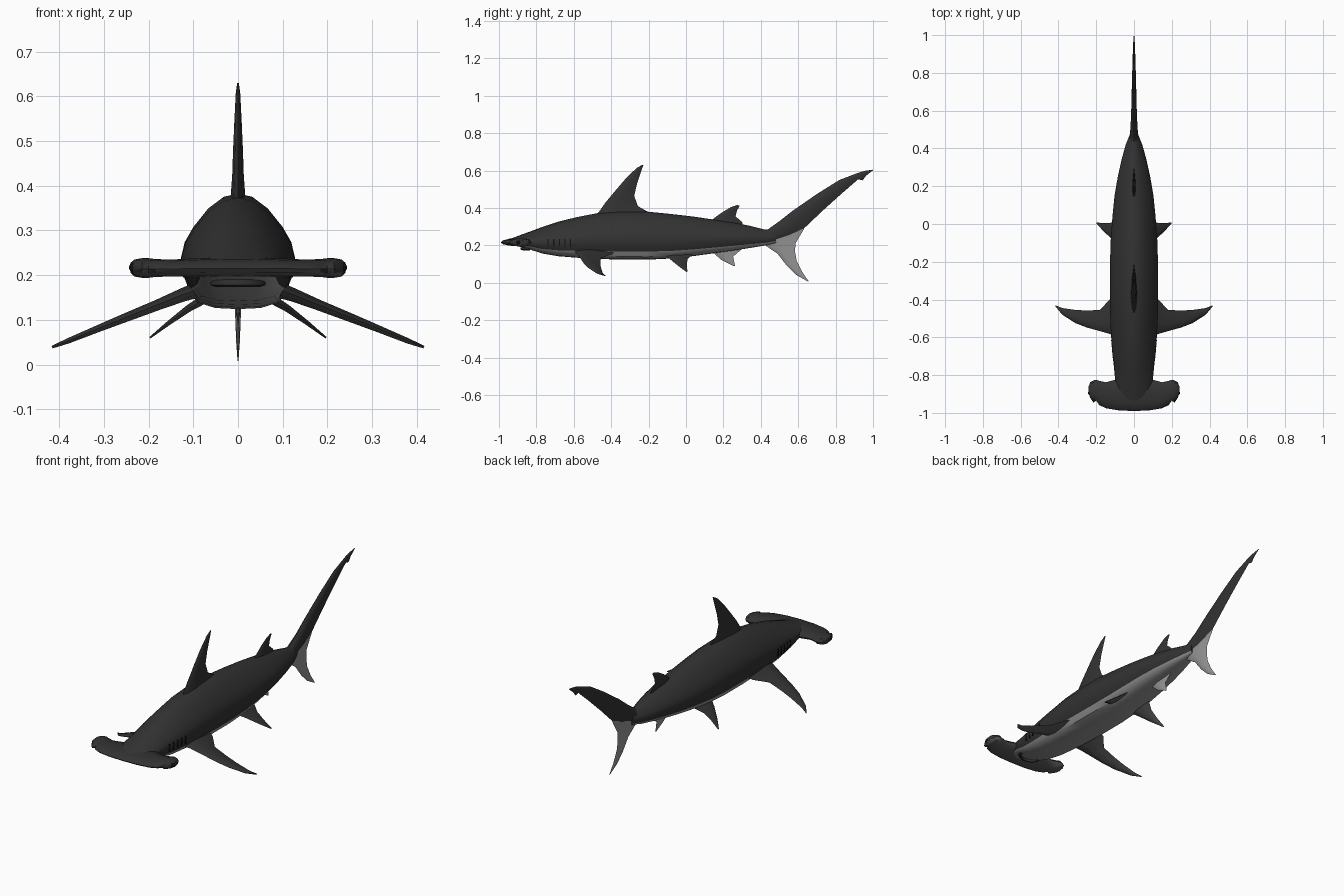
import bpy, bmesh, math
from mathutils import Vector as V


def material(name, g):
    m = bpy.data.materials.new(name)
    m.diffuse_color = (g, g, g, 1)
    return m


MATS = [material("charcoal skin", 0.032), material("pale belly", 0.30),
        material("grey underside", 0.11), material("black eye", 0.006)]


def loft(name, rings, rule=lambda f: 0, angle=40):
    """Skin closed rings of equal length, cap both ends, colour faces by rule."""
    bm = bmesh.new()
    loops = [[bm.verts.new(p) for p in r] for r in rings]
    n = len(loops[0])
    for a, b in zip(loops, loops[1:]):
        for i in range(n):
            j = (i + 1) % n
            bm.faces.new((a[i], a[j], b[j], b[i]))
    bm.faces.new(loops[0])
    bm.faces.new(loops[-1])
    bmesh.ops.recalc_face_normals(bm, faces=bm.faces)
    bm.normal_update()
    for f in bm.faces:
        f.smooth = True
        f.material_index = rule(f)
    me = bpy.data.meshes.new(name)
    bm.to_mesh(me)
    bm.free()
    for m in MATS:
        me.materials.append(m)
    me.set_sharp_from_angle(angle=math.radians(angle))
    ob = bpy.data.objects.new(name, me)
    bpy.context.collection.objects.link(ob)
    return ob


def fin(name, stations, rule=lambda f: 0):
    """Stations are (leading point, trailing point, half thickness), root to tip."""
    span = V(stations[-1][0]) - V(stations[0][1])
    chord = V(stations[0][1]) - V(stations[0][0])
    up = chord.cross(span).normalized()
    prof = [(0, 0), (.1, .6), (.35, 1), (.7, .6), (1, 0),
            (.7, -.6), (.35, -1), (.1, -.6)]
    rings = [[V(a).lerp(V(b), t) + up * h * k for t, k in prof]
             for a, b, h in stations]
    return loft(name, rings, rule, 50)


def upright(name, pts, rule=lambda f: 0):
    """Centre-line fin from (lead y, lead z, trail y, trail z, half thickness)."""
    return fin(name, [((0, a, b), (0, c, d), h) for a, b, c, d, h in pts], rule)


def mirrored(name, pts, rule):
    for side, s in (("left", -1), ("right", 1)):
        fin(f"{side}_{name}", [((s * x, y, z), (s * x, v, w), h)
                               for x, y, z, v, w, h in pts], rule)


# Body: (y, half width, bottom, top)
BODY = [(-.96, .06, .205, .228), (-.90, .085, .195, .25), (-.84, .098, .18, .272),
        (-.77, .105, .157, .298), (-.68, .115, .142, .328), (-.58, .122, .134, .352),
        (-.47, .127, .128, .373), (-.35, .128, .124, .383), (-.20, .127, .124, .380),
        (-.08, .123, .130, .368), (.04, .114, .143, .354), (.15, .103, .158, .338),
        (.25, .086, .172, .323), (.34, .066, .186, .305), (.42, .044, .199, .285),
        (.48, .020, .212, .28)]
HALF = [(0, 1), (.25, .97), (.52, .87), (.78, .71), (.93, .58), (1, .44),
        (.96, .30), (.86, .17), (.72, .06), (.4, .01), (0, 0)]
SECTION = HALF + [(-x, z) for x, z in HALF[-2:0:-1]]


def body_rule(f):
    c = f.calc_center_median()
    for a, b in zip(BODY, BODY[1:]):
        if a[0] <= c.y <= b[0]:
            t = (c.y - a[0]) / (b[0] - a[0])
            lo, hi = a[2] + (b[2] - a[2]) * t, a[3] + (b[3] - a[3]) * t
            return 1 if (c.z - lo) / (hi - lo) < .2 else 0
    return 0


loft("body", [[(x * w, y, lo + (hi - lo) * z) for x, z in SECTION]
              for y, w, lo, hi in BODY], body_rule)

# Hammer head lofted sideways: (x, front y, back y, bottom z, top z)
HEAD = [(0, -.99, -.80, .195, .240), (.08, -.987, -.82, .196, .238),
        (.15, -.975, -.838, .197, .235), (.185, -.958, -.83, .196, .236),
        (.20, -.935, -.825, .194, .238), (.215, -.945, -.828, .194, .238),
        (.232, -.92, -.838, .197, .235), (.240, -.895, -.86, .205, .228)]
HEAD = [(-x, *r) for x, *r in HEAD[:0:-1]] + HEAD
NOSE = [(0, .45), (.06, .7), (.25, .92), (.6, 1), (.9, .85), (1, .5),
        (.9, .15), (.6, 0), (.25, .08), (.06, .25)]
loft("hammer_head", [[(x, f + (b - f) * t, lo + (hi - lo) * k) for t, k in NOSE]
                     for x, f, b, lo, hi in HEAD],
     lambda f: 2 if f.normal.z < -.5 else 0)

# Eyes at the hammer tips
for side, s in (("left", -1), ("right", 1)):
    bpy.ops.mesh.primitive_uv_sphere_add(segments=12, ring_count=8, radius=.012,
                                         location=(s * .232, -.895, .217))
    eye = bpy.context.object
    eye.name = side + "_eye"
    eye.data.materials.append(MATS[3])
    bpy.ops.object.shade_smooth()

# Mouth: thin dark crescent under the head
arc = [math.pi * i / 10 for i in range(11)]
loft("mouth", [[(.062 * math.cos(a), -.835 - .05 * math.sin(a), z)
                for z in (.178, .190)] +
               [(.05 * math.cos(a), -.835 - .038 * math.sin(a), z)
                for z in (.190, .174)] for a in arc], lambda f: 0)

# Gill slits: thin plates along each flank
for side, s in (("left", -1), ("right", 1)):
    for i in range(5):
        y = -.74 + i * .03
        w = .106 + i * .0035
        loft(f"{side}_gill_{i + 1}",
             [[(s * (w - .008), y, z), (s * (w + .003), y, z),
               (s * (w + .003), y + .006, z), (s * (w - .008), y + .006, z)]
              for z in (.195, .235)], lambda f: 3)

# Dorsal fins
upright("dorsal_fin", [
    (-.50, .34, -.18, .35, .020), (-.465, .38, -.21, .383, .016),
    (-.43, .43, -.257, .41, .013), (-.38, .49, -.277, .465, .011),
    (-.32, .56, -.262, .53, .008), (-.265, .613, -.24, .595, .005),
    (-.235, .63, -.228, .63, .002)])
upright("second_dorsal_fin", [
    (.10, .31, .31, .29, .012), (.14, .338, .30, .325, .009),
    (.19, .375, .265, .355, .007), (.24, .405, .272, .385, .004),
    (.275, .416, .287, .412, .002)])

# Tail lobes
upright("tail_upper_lobe", [
    (.36, .29, .36, .205, .03), (.43, .28, .46, .205, .024),
    (.50, .33, .57, .24, .018), (.57, .385, .632, .292, .015),
    (.70, .475, .73, .385, .012), (.82, .55, .83, .475, .009),
    (.92, .588, .92, .553, .006), (.95, .597, .945, .548, .005),
    (.965, .600, .962, .572, .004), (1, .605, 1, .602, .001)])
upright("tail_lower_lobe", [
    (.40, .23, .632, .29, .012), (.42, .203, .585, .21, .010),
    (.49, .155, .583, .165, .008), (.54, .09, .592, .117, .006),
    (.59, .042, .62, .06, .004), (.65, .008, .656, .008, .001)], lambda f: 1)

# Anal fin
upright("anal_fin", [
    (.11, .20, .31, .21, .010), (.135, .170, .295, .177, .008),
    (.19, .122, .252, .14, .005), (.255, .09, .262, .09, .001)], lambda f: 1)

# Paired fins: (x, lead y, lead z, trail y, trail z, half thickness)
under = lambda f: 2 if f.normal.z < 0 else 0
mirrored("pectoral_fin", [
    (.06, -.61, .178, -.37, .178, .020), (.125, -.583, .156, -.395, .154, .015),
    (.18, -.567, .134, -.455, .132, .012), (.25, -.548, .106, -.458, .105, .010),
    (.31, -.525, .082, -.455, .081, .008), (.38, -.48, .053, -.445, .053, .006),
    (.416, -.437, .039, -.43, .039, .003)], under)
mirrored("pelvic_fin", [
    (.05, -.13, .160, .05, .165, .012), (.11, -.085, .126, .008, .126, .008),
    (.155, -.045, .093, .004, .093, .005), (.197, .0, .060, .008, .060, .002)], under)
